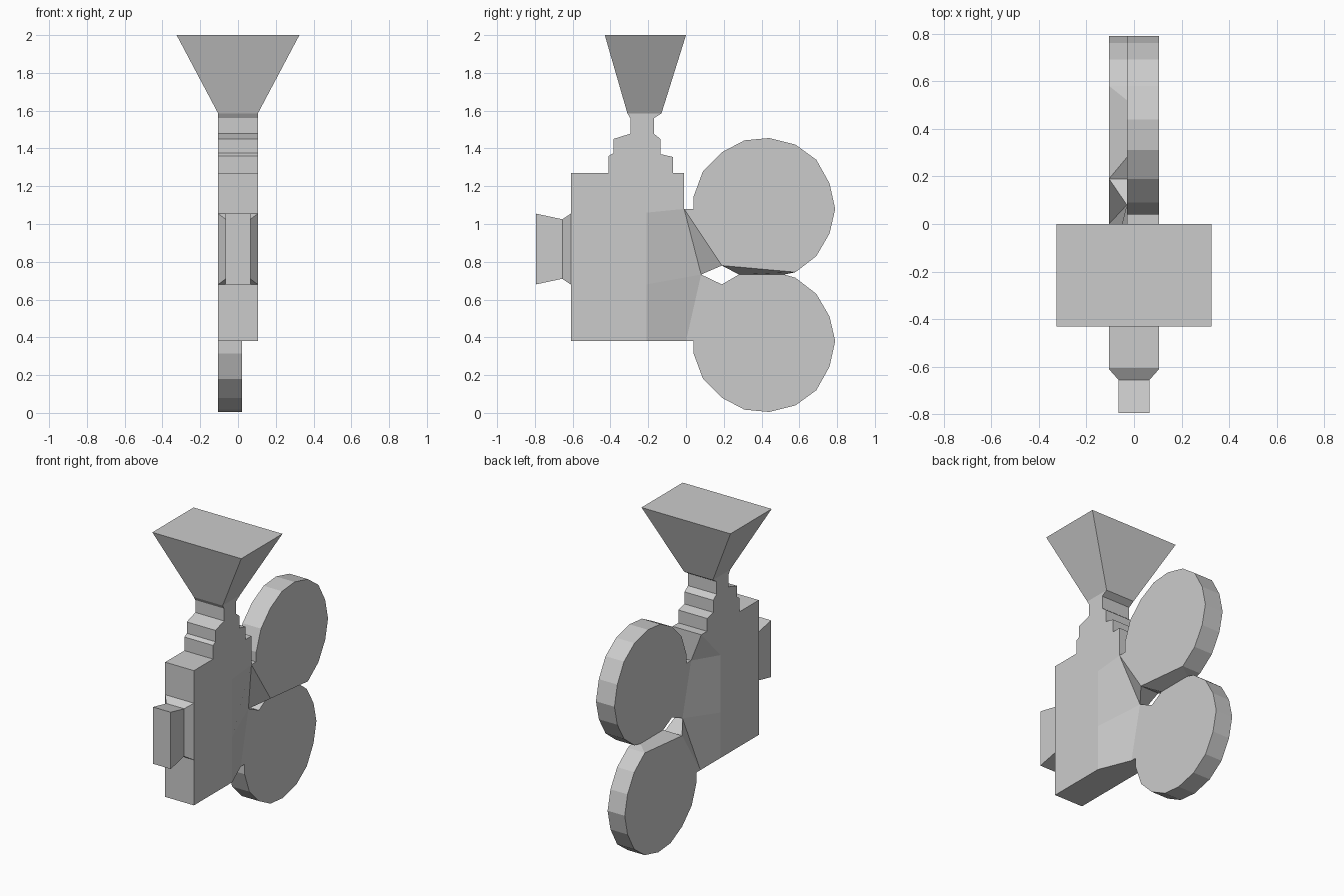
import bpy

if "Cube" in bpy.data.objects:
    bpy.data.objects.remove(bpy.data.objects["Cube"])

grey = bpy.data.materials.new("plain grey")
grey.diffuse_color = (0.6, 0.6, 0.6, 1)
grey.use_nodes = True
grey.node_tree.nodes["Principled BSDF"].inputs["Base Color"].default_value = grey.diffuse_color


def make_object(name, verts, faces):
    mesh = bpy.data.meshes.new(name)
    mesh.from_pydata(verts, [], faces)
    mesh.materials.append(grey)
    mesh.update()
    obj = bpy.data.objects.new(name, mesh)
    bpy.context.collection.objects.link(obj)
    return obj


W = 0.105   # body half width
ML = -0.03  # left side of the upper reel
MR = 0.02   # right side of the lower reel

# Side outline points: (y, z) -> (left x, right x); body width unless listed
sides = {}


def put(points, left, right):
    for p in points:
        sides[p] = (left, right)
    return points


def ccw(face):
    area = sum(a[0] * b[1] - b[0] * a[1] for a, b in zip(face, face[1:] + face[:1]))
    return face if area > 0 else face[::-1]


# Stepped body, clockwise from the front bottom corner
hood_front, hood_back = (-0.31, 1.585), (-0.13, 1.585)
body_bottom, body_mid, body_top = (-0.21, 0.38), (-0.21, 0.68), (-0.21, 1.06)
shoulder = (-0.01, 1.27)
body = put([
    (-0.61, 0.38), (-0.61, 1.27), (-0.41, 1.27), (-0.41, 1.36), (-0.385, 1.375),
    (-0.385, 1.45), (-0.295, 1.478), (-0.295, 1.56), hood_front, hood_back,
    (-0.17, 1.56), (-0.17, 1.478), (-0.135, 1.45), (-0.135, 1.37), (-0.07, 1.355),
    (-0.07, 1.27), shoulder, body_top, body_mid, body_bottom], -W, W)

# Flared hood on top
hood = [hood_front] + put([(-0.43, 2.0), (0.0, 2.0)], -0.325, 0.325) + [hood_back]

# Reel rims; the reels sit side by side and meet in a narrow bridge
rim = [(0.04, 0.0), (0.04, 0.065), (0.09, 0.20), (0.19, 0.30), (0.31, 0.363),
       (0.44, 0.375), (0.58, 0.34), (0.69, 0.26), (0.76, 0.135), (0.79, 0.0),
       (0.76, -0.13), (0.69, -0.25), (0.58, -0.335), (0.19, -0.30)]
upper_root, lower_root = (-0.01, 1.08), (0.0, 0.38)
upper_rim = put([upper_root] + [(y, 1.08 + z) for y, z in rim], ML, W)
lower_rim = put([lower_root] + [(y, 0.38 - z) for y, z in rim], -W, MR)
crotch, bridge_a, bridge_b = put([(0.08, 0.7325), (0.28, 0.7325), (0.52, 0.7325)], ML, MR)


def reel(points):
    return [points,
            [points[0], points[-1], crotch],
            [points[-1], points[-2], bridge_b, bridge_a]]


parts = {
    "camera_body": [body,
                    [shoulder, upper_root, body_top],
                    [body_top, upper_root, crotch, body_mid],
                    [body_mid, crotch, lower_root, body_bottom]],
    "flared_hood": [hood],
    "upper_reel": reel(upper_rim),
    "lower_reel": reel(lower_rim),
}
parts = {n: [ccw(f) for f in fs] for n, fs in parts.items()}

# Edges shared between two side panels get no wall
all_edges = {(a, b) for fs in parts.values() for f in fs for a, b in zip(f, f[1:] + f[:1])}

for name, panels in parts.items():
    used = list(dict.fromkeys(p for f in panels for p in f))
    right = {p: 2 * i for i, p in enumerate(used)}
    left = {p: 2 * i + 1 for i, p in enumerate(used)}
    verts = []
    for p in used:
        xl, xr = sides[p]
        verts += [(xr, p[0], p[1]), (xl, p[0], p[1])]
    faces = []
    for f in panels:
        faces.append([right[p] for p in f])
        faces.append([left[p] for p in reversed(f)])
        for a, b in zip(f, f[1:] + f[:1]):
            if (b, a) not in all_edges:
                faces.append([right[b], right[a], left[a], left[b]])
    make_object(name, verts, faces)

# Lens: rectangular rings from the body forward (y, half width, bottom, top)
rings = [(-0.61, W, 0.68, 1.055), (-0.655, 0.065, 0.71, 1.025), (-0.795, 0.065, 0.68, 1.055)]
verts, faces = [], []
for y, w, lo, hi in rings:
    verts += [(-w, y, lo), (w, y, lo), (w, y, hi), (-w, y, hi)]
for r in range(len(rings) - 1):
    for i in range(4):
        a, b = 4 * r + i, 4 * r + (i + 1) % 4
        faces.append([a, a + 4, b + 4, b])
faces.append([8, 9, 10, 11])
make_object("lens", verts, faces)
